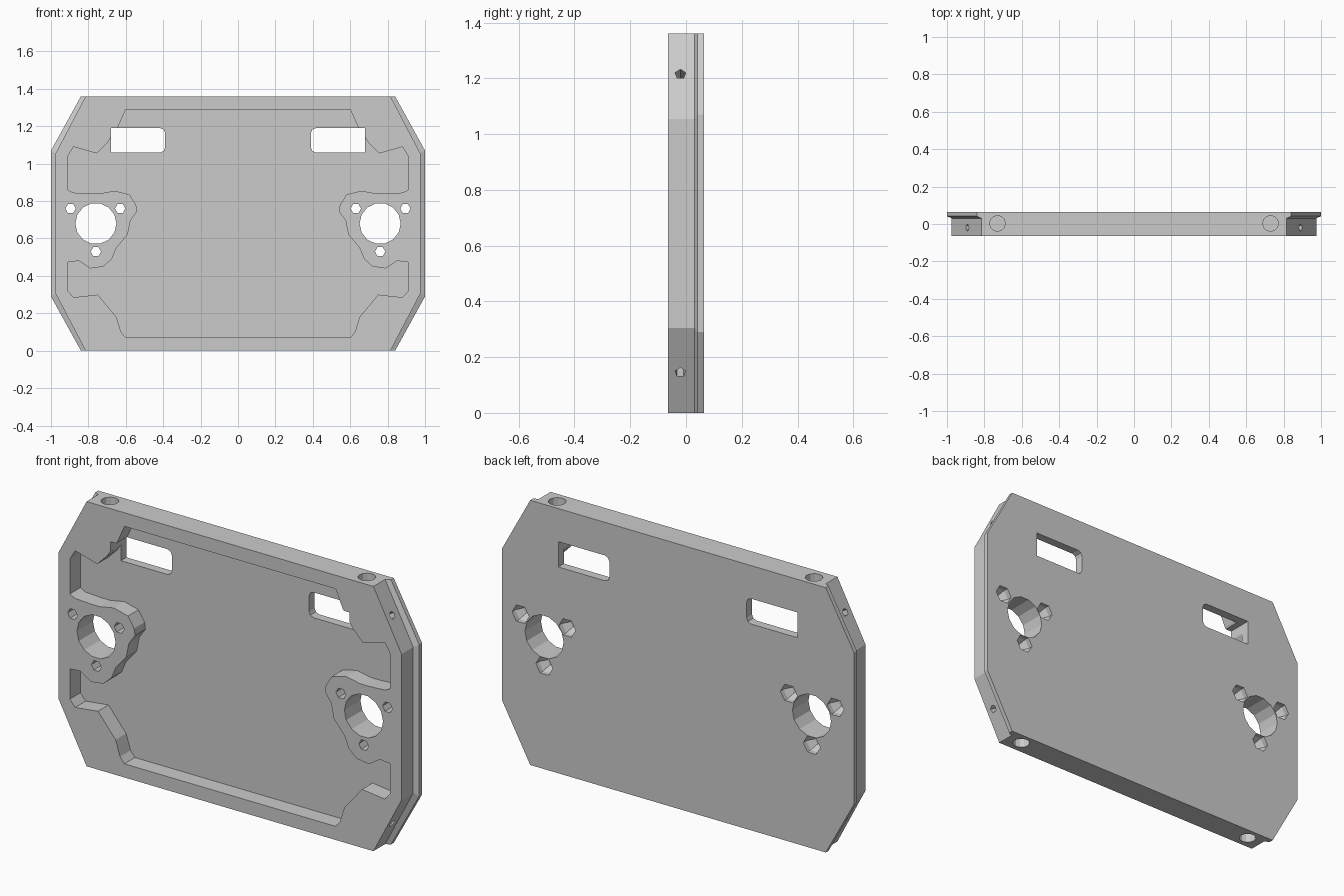
import bpy, bmesh, math
from mathutils import Vector

if "Cube" in bpy.data.objects:
    bpy.data.objects.remove(bpy.data.objects["Cube"])

FRONT, BACK, FLOOR, H = -0.065, 0.065, 0.02, 1.36


def make_object(name, bm):
    bmesh.ops.recalc_face_normals(bm, faces=bm.faces)
    me = bpy.data.meshes.new(name)
    bm.to_mesh(me)
    bm.free()
    ob = bpy.data.objects.new(name, me)
    bpy.context.collection.objects.link(ob)
    return ob


def loft(name, layers):
    """Skin a stack of (y, [(x, z), ...]) outlines and cap both ends."""
    bm = bmesh.new()
    rings = [[bm.verts.new((x, y, z)) for x, z in pts] for y, pts in layers]
    n = len(rings[0])
    for a, b in zip(rings, rings[1:]):
        for i in range(n):
            j = (i + 1) % n
            bm.faces.new((a[i], a[j], b[j], b[i]))
    bm.faces.new(rings[0])
    bm.faces.new(rings[-1])
    return make_object(name, bm)


def octagon(top_w, w, corner):
    right = [(top_w, 0), (w, corner), (w, H - corner), (top_w, H)]
    return right + [(-x, z) for x, z in reversed(right)]


def circle(cx, cz, r, n, turn=0.0):
    return [(cx + r * math.cos(turn + 2 * math.pi * i / n),
             cz + r * math.sin(turn + 2 * math.pi * i / n)) for i in range(n)]


def drill(name, start, direction, depth, r, n):
    """Blind hole cutter that starts just outside the surface."""
    d = Vector(direction).normalized()
    bm = bmesh.new()
    bmesh.ops.create_cone(bm, cap_ends=True, segments=n, radius1=r, radius2=r, depth=depth + 0.04)
    ob = make_object(name, bm)
    ob.data.transform(d.to_track_quat('Z', 'Y').to_matrix().to_4x4())
    ob.location = Vector(start) + d * (depth - 0.04) / 2
    return ob


# plate body with a wider flange along the back edge
body, rim = octagon(0.815, 0.975, 0.305), octagon(0.84, 1.0, 0.29)
plate = loft("mounting_plate", [(FRONT, body), (0.03, body), (0.042, rim), (BACK, rim)])
cutters = []

# front pocket, leaving the frame and the two motor bosses standing
half = [(0.60, 1.29), (0.64, 1.20), (0.70, 1.11), (0.755, 1.055), (0.88, 1.09),
        (0.91, 1.04), (0.91, 0.86), (0.88, 0.845), (0.79, 0.84), (0.74, 0.84), (0.66, 0.855),
        (0.58, 0.835), (0.545, 0.78), (0.54, 0.745), (0.575, 0.695), (0.59, 0.62),
        (0.65, 0.55), (0.675, 0.49), (0.72, 0.45), (0.79, 0.44), (0.85, 0.48),
        (0.91, 0.475), (0.91, 0.32), (0.88, 0.285), (0.75, 0.30), (0.65, 0.18),
        (0.625, 0.10), (0.60, 0.07)]
pocket = half + [(-x, z) for x, z in reversed(half)]
cutters.append(loft("pocket_cutter", [(-0.1, pocket), (FLOOR, pocket)]))

for s in (-1, 1):
    # slot with rounded inner corners
    slot = [(0.68, 1.06), (0.68, 1.19), (0.415, 1.19), (0.397, 1.182), (0.39, 1.165),
            (0.39, 1.085), (0.397, 1.068), (0.415, 1.06)]
    slot = [(s * x, z) for x, z in slot]
    cutters.append(loft("slot_cutter", [(-0.1, slot), (0.1, slot)]))

    # main bore
    bore = circle(s * 0.76, 0.68, 0.11, 14)
    cutters.append(loft("bore_cutter", [(-0.1, bore), (0.1, bore)]))

    # three screw holes, countersunk from the back
    for x, z in ((0.895, 0.76), (0.63, 0.76), (0.76, 0.53)):
        small = circle(s * x, z, 0.028, 6)
        wide = circle(s * x, z, 0.048, 6)
        cutters.append(loft("screw_cutter",
                            [(-0.1, small), (0.0, small), (0.04, wide), (0.1, wide)]))

    # edge holes: wide ones top and bottom, small ones in the slanted corners
    for z, up in ((0, 1), (H, -1)):
        cutters.append(drill("edge_hole_cutter", (s * 0.73, 0.003, z), (0, 0, up), 0.18, 0.042, 12))
        zc = 0.145 if up > 0 else H - 0.145
        cutters.append(drill("corner_hole_cutter", (s * 0.891, -0.02, zc),
                             (-s * 0.305, 0, up * 0.16), 0.08, 0.02, 5))

# carve everything out of the plate
bpy.context.view_layer.objects.active = plate
for c in cutters:
    c.hide_render = True
    m = plate.modifiers.new("cut", 'BOOLEAN')
    m.operation, m.solver, m.object = 'DIFFERENCE', 'EXACT', c
    bpy.ops.object.modifier_apply(modifier=m.name)
    bpy.data.objects.remove(c)
